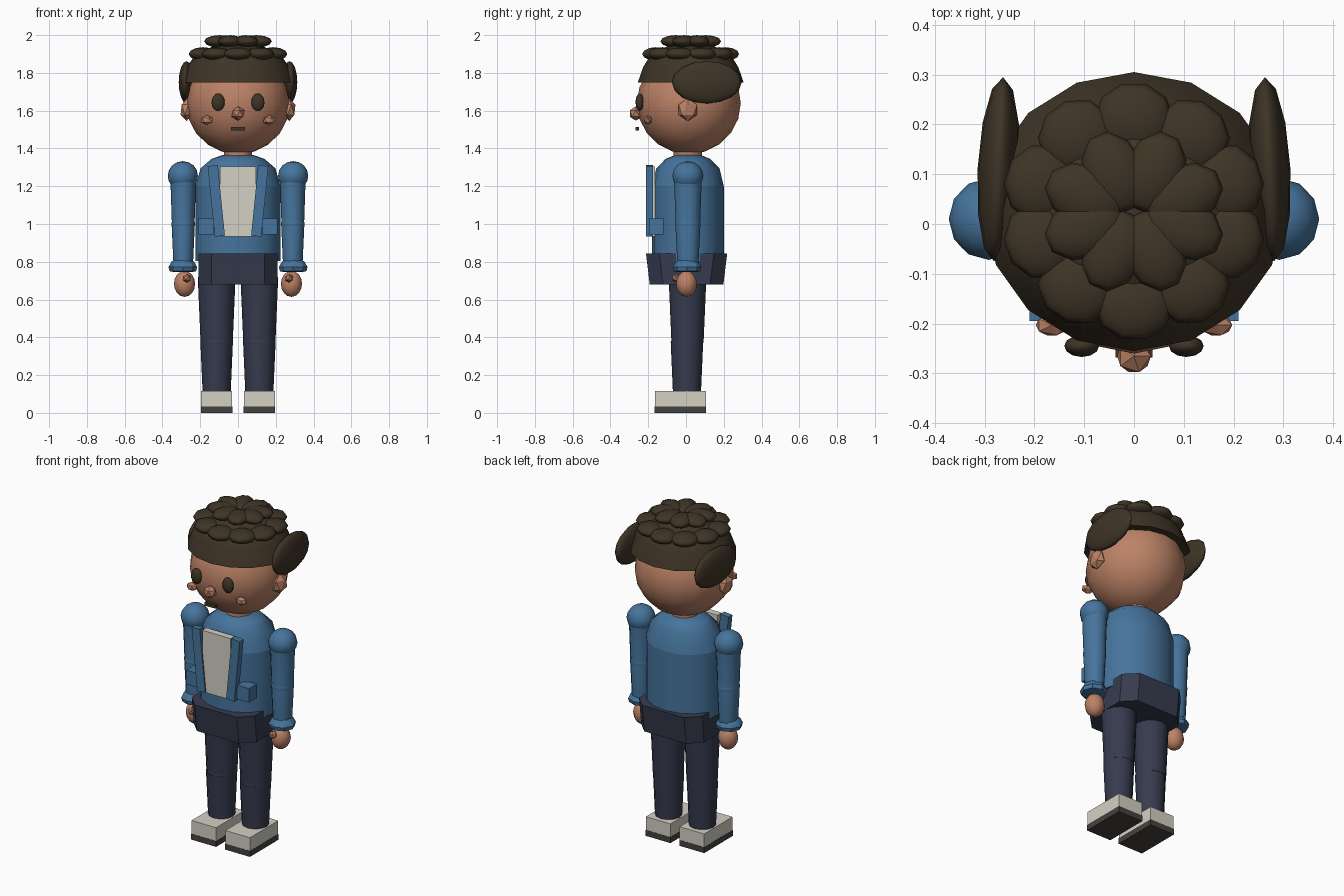
import bpy, bmesh, math
from mathutils import Matrix, Vector

cube = bpy.data.objects.get("Cube")
if cube:
    bpy.data.objects.remove(cube, do_unlink=True)


def material(name, r, g, b):
    lin = [(c / 255 / 12.92) if c < 11 else ((c / 255 + 0.055) / 1.055) ** 2.4 for c in (r, g, b)]
    m = bpy.data.materials.new(name)
    m.use_nodes = True
    m.diffuse_color = (*lin, 1)
    m.node_tree.nodes["Principled BSDF"].inputs["Base Color"].default_value = (*lin, 1)
    return m


SKIN = material("skin", 188, 130, 102)
HAIR = material("dark brown hair", 62, 52, 38)
BLUE = material("blue jacket", 70, 116, 156)
NAVY = material("navy trousers", 54, 59, 78)
CREAM = material("cream", 212, 208, 196)
SOLE = material("dark sole", 68, 66, 62)


def finish(bm, name, mat, loc=(0, 0, 0), scale=(1, 1, 1), rot=(0, 0, 0), smooth=True):
    bmesh.ops.recalc_face_normals(bm, faces=bm.faces)
    mesh = bpy.data.meshes.new(name)
    bm.to_mesh(mesh)
    bm.free()
    mesh.materials.append(mat)
    ob = bpy.data.objects.new(name, mesh)
    bpy.context.collection.objects.link(ob)
    ob.location, ob.scale, ob.rotation_euler = loc, scale, rot
    if smooth:
        bpy.ops.object.select_all(action="DESELECT")
        ob.select_set(True)
        bpy.context.view_layer.objects.active = ob
        bpy.ops.object.shade_smooth_by_angle(angle=math.radians(35))
    return ob


def ball(name, mat, loc, size, seg=12, rings=8, rot=(0, 0, 0)):
    bm = bmesh.new()
    bmesh.ops.create_uvsphere(bm, u_segments=seg, v_segments=rings, radius=1)
    return finish(bm, name, mat, loc, size, rot)


def gem(name, mat, loc, size):
    bm = bmesh.new()
    bmesh.ops.create_icosphere(bm, subdivisions=1, radius=1)
    return finish(bm, name, mat, loc, size, smooth=False)


def box(name, mat, low, high, rot=(0, 0, 0)):
    low, high = Vector(low), Vector(high)
    bm = bmesh.new()
    bmesh.ops.create_cube(bm, size=1)
    return finish(bm, name, mat, (low + high) / 2, high - low, rot, smooth=False)


def lathe(name, mat, profile, loc=(0, 0, 0), scale=(1, 1, 1), seg=16):
    """Spin (radius, height) pairs around z; the ends are capped."""
    bm = bmesh.new()
    rings = []
    for r, z in profile:
        rings.append([bm.verts.new((r * math.cos(math.tau * i / seg),
                                    r * math.sin(math.tau * i / seg), z)) for i in range(seg)])
    for a, b in zip(rings, rings[1:]):
        for i in range(seg):
            j = (i + 1) % seg
            bm.faces.new((a[i], a[j], b[j], b[i]))
    bm.faces.new(rings[0])
    bm.faces.new(rings[-1])
    return finish(bm, name, mat, loc, scale)


# Head and face
ball("head", SKIN, (0, 0.015, 1.64), (0.275, 0.275, 0.27), 16, 10)
lathe("neck", SKIN, [(0.075, 1.32), (0.075, 1.42)], (0, 0.01, 0))
gem("nose", SKIN, (0, -0.265, 1.585), (0.038, 0.038, 0.038))
box("mouth", HAIR, (-0.037, -0.268, 1.494), (0.037, -0.248, 1.514))

# Hair cap with two tiers of curls
lathe("hair_cap", HAIR, [(1, 1.75), (0.9, 1.83), (0.77, 1.89), (0.45, 1.94), (0.05, 1.96)],
      (0, 0.025, 0), (0.3, 0.28, 1))
for tier, count, radius_x, radius_y, z, size in (
        ("lower", 10, 0.195, 0.185, 1.9, (0.075, 0.08, 0.036)),
        ("upper", 8, 0.105, 0.085, 1.967, (0.085, 0.062, 0.033))):
    for i in range(count):
        a = math.tau * (i + 0.5) / count
        ball(f"{tier}_curl_{i + 1}", HAIR,
             (radius_x * math.cos(a), 0.025 + radius_y * math.sin(a), z), size, 10, 6, (0, 0, a))

# Torso, shirt and hips
lathe("jacket_body", BLUE, [(0.36, 1.365), (0.62, 1.345), (0.88, 1.295), (1, 1.2), (1, 0.805)],
      (0, 0.01, 0), (0.225, 0.19, 1))
box("shirt_panel", CREAM, (-0.095, -0.205, 0.935), (0.095, -0.165, 1.305))

bm = bmesh.new()
bmesh.ops.create_cube(bm, size=1)
for v in bm.verts:
    v.co.x *= 0.42
    v.co.y *= 0.43 if v.co.z > 0 else 0.39
    v.co.z *= 0.165
corners = [e for e in bm.edges if abs(e.verts[0].co.z - e.verts[1].co.z) > 0.1]
bmesh.ops.bevel(bm, geom=corners, offset=0.07, segments=1, affect="EDGES")
finish(bm, "hips", NAVY, (0, 0.003, 0.7625), smooth=False)

# Everything that comes in pairs
for side, s in (("left", 1), ("right", -1)):
    ball(f"{side}_eye", HAIR, (s * 0.105, -0.245, 1.645), (0.035, 0.022, 0.046))
    gem(f"{side}_cheek", SKIN, (s * 0.165, -0.203, 1.55), (0.036, 0.024, 0.026))
    gem(f"{side}_ear", SKIN, (s * 0.272, 0.01, 1.605), (0.036, 0.058, 0.06))
    ball(f"{side}_hair_tuft", HAIR, (s * 0.272, 0.11, 1.75), (0.042, 0.185, 0.112), 12, 8,
         (0, 0, s * 0.05))

    box(f"{side}_lapel", BLUE, (s * 0.115 - 0.027, -0.213, 0.935),
        (s * 0.115 + 0.027, -0.175, 1.31), (0, s * 0.1, 0))
    box(f"{side}_pocket", BLUE, (s * 0.17 - 0.04, -0.195, 0.945), (s * 0.17 + 0.04, -0.12, 1.03))

    # Arm
    ball(f"{side}_shoulder", BLUE, (s * 0.292, 0.01, 1.255), (0.08, 0.082, 0.078), 12, 8)
    lathe(f"{side}_sleeve", BLUE, [(0.068, 1.24), (0.06, 1.0), (0.061, 0.99), (0.051, 0.77)],
          (s * 0.29, 0.01, 0), (1, 1.08, 1), 12)
    ball(f"{side}_elbow", BLUE, (s * 0.29, 0.01, 1.0), (0.063, 0.068, 0.063), 12, 8)
    lathe(f"{side}_cuff", BLUE, [(0.05, 0.808), (0.06, 0.8), (0.076, 0.772), (0.07, 0.75), (0.045, 0.745)],
          (s * 0.292, 0.005, 0), seg=8)
    ball(f"{side}_hand", SKIN, (s * 0.283, 0.003, 0.683), (0.056, 0.055, 0.069), 12, 8)
    gem(f"{side}_thumb", SKIN, (s * 0.27, -0.052, 0.713), (0.024, 0.024, 0.024))

    # Leg and shoe
    lathe(f"{side}_thigh", NAVY, [(0.1, 0.72), (0.085, 0.37)], (s * 0.113, 0.008, 0), seg=12)
    ball(f"{side}_knee", NAVY, (s * 0.113, 0.006, 0.375), (0.086, 0.086, 0.07), 12, 8)
    lathe(f"{side}_shin", NAVY, [(0.086, 0.375), (0.074, 0.1)], (s * 0.113, 0.005, 0), seg=12)
    box(f"{side}_shoe", CREAM, (s * 0.113 - 0.082, -0.165, 0.035), (s * 0.113 + 0.082, 0.105, 0.115))
    box(f"{side}_sole", SOLE, (s * 0.113 - 0.083, -0.166, 0), (s * 0.113 + 0.083, 0.106, 0.035))
